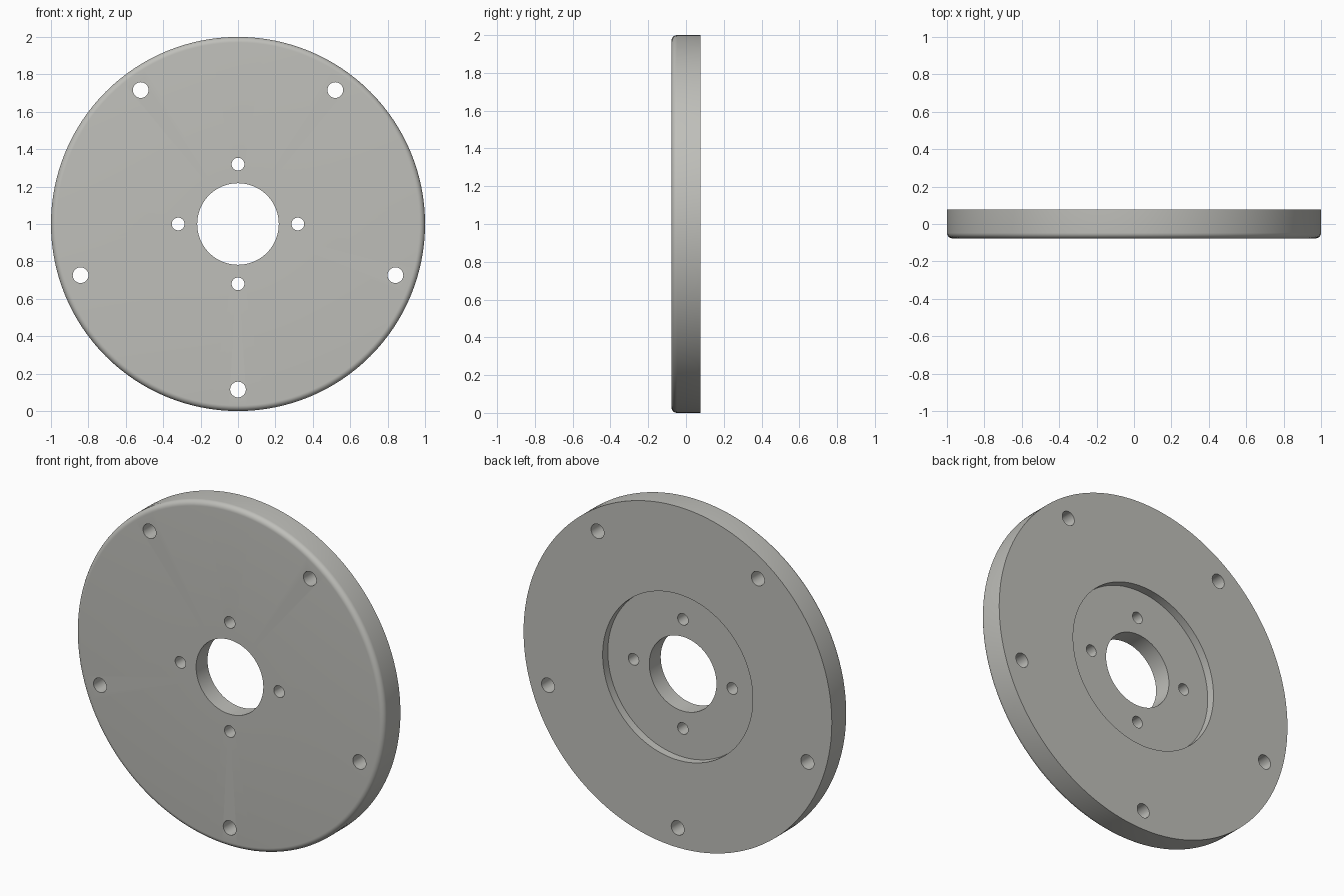
import bpy, bmesh, math
from mathutils import Matrix, Vector

if "Cube" in bpy.data.objects:
    bpy.data.objects.remove(bpy.data.objects["Cube"])

HALF, FILLET, SEGS = 0.077, 0.03, 128
BORE, RECESS, DEPTH = 0.218, 0.487, 0.048

grey = bpy.data.materials.new("light warm grey")
grey.diffuse_color = (0.52, 0.52, 0.49, 1)
grey.use_nodes = True
grey.node_tree.nodes["Principled BSDF"].inputs["Base Color"].default_value = grey.diffuse_color


def new_object(name, bm):
    mesh = bpy.data.meshes.new(name)
    bm.to_mesh(mesh)
    bm.free()
    obj = bpy.data.objects.new(name, mesh)
    bpy.context.collection.objects.link(obj)
    mesh.materials.append(grey)
    return obj


# Disc profile as (radius, y): bore, rounded front rim, back face, back recess
profile = [(BORE, -HALF)]
for i in range(9):
    a = math.pi / 2 * i / 8
    profile.append((1 - FILLET + FILLET * math.sin(a),
                    -HALF + FILLET - FILLET * math.cos(a)))
profile += [(1, HALF), (RECESS, HALF), (RECESS, HALF - DEPTH), (BORE, HALF - DEPTH)]

# Revolve the profile around the y axis through z = 1
bm = bmesh.new()
rings = []
for s in range(SEGS):
    t = 2 * math.pi * s / SEGS
    rings.append([bm.verts.new((r * math.sin(t), y, 1 + r * math.cos(t))) for r, y in profile])
for s in range(SEGS):
    a, b = rings[s], rings[(s + 1) % SEGS]
    for k in range(len(profile)):
        n = (k + 1) % len(profile)
        bm.faces.new((a[k], a[n], b[n], b[k]))
bmesh.ops.recalc_face_normals(bm, faces=bm.faces)
plate = new_object("flange_plate", bm)

# Hole cutters: five outer mounting holes and four around the bore
bm = bmesh.new()
for count, ring, radius, start in ((5, 0.885, 0.042, math.pi), (4, 0.32, 0.034, 0)):
    for i in range(count):
        t = start + 2 * math.pi * i / count
        pos = Vector((ring * math.sin(t), 0, 1 + ring * math.cos(t)))
        bmesh.ops.create_cone(bm, cap_ends=True, segments=32, radius1=radius, radius2=radius,
                              depth=0.5, matrix=Matrix.Translation(pos) @ Matrix.Rotation(math.pi / 2, 4, 'X'))
cutter = new_object("hole_cutter", bm)

# Drill the holes
mod = plate.modifiers.new("holes", 'BOOLEAN')
mod.operation, mod.solver, mod.object = 'DIFFERENCE', 'EXACT', cutter
bpy.context.view_layer.objects.active = plate
plate.select_set(True)
cutter.select_set(False)
bpy.ops.object.modifier_apply(modifier=mod.name)
bpy.data.objects.remove(cutter)

# Smooth walls with crisp edges
bpy.ops.object.shade_smooth_by_angle(angle=math.radians(30))
